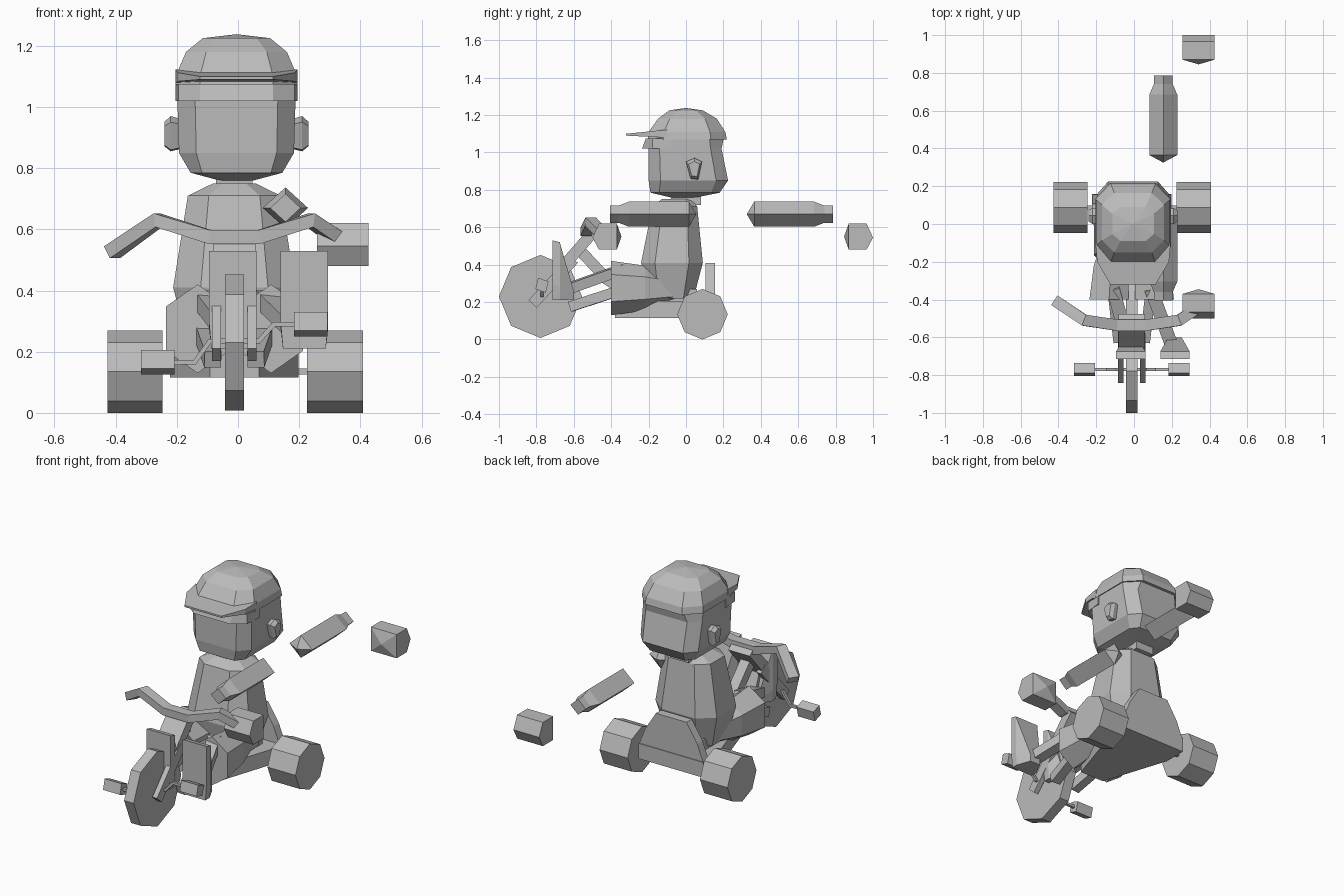
import bpy, bmesh, math
from mathutils import Vector

if "Cube" in bpy.data.objects:
    bpy.data.objects.remove(bpy.data.objects["Cube"])

CX = -0.012  # centre line of the trike
grey = bpy.data.materials.new("plain_grey")
grey.diffuse_color = (0.5, 0.5, 0.5, 1)
grey.use_nodes = True
grey.node_tree.nodes["Principled BSDF"].inputs["Base Color"].default_value = grey.diffuse_color


def loft(name, rings):
    """Skin a list of point rings; a ring of one point makes a tip."""
    bm = bmesh.new()
    vs = [[bm.verts.new(p) for p in r] for r in rings]
    for a, b in zip(vs, vs[1:]):
        n = max(len(a), len(b))
        for i in range(n):
            j = (i + 1) % n
            if len(a) == 1:
                bm.faces.new((a[0], b[j], b[i]))
            elif len(b) == 1:
                bm.faces.new((a[i], a[j], b[0]))
            else:
                bm.faces.new((a[i], a[j], b[j], b[i]))
    for r in (vs[0], vs[-1]):
        if len(r) > 2:
            bm.faces.new(r)
    bmesh.ops.recalc_face_normals(bm, faces=bm.faces)
    me = bpy.data.meshes.new(name)
    bm.to_mesh(me)
    bm.free()
    me.materials.append(grey)
    ob = bpy.data.objects.new(name, me)
    bpy.context.collection.objects.link(ob)
    return ob


def ngon(n, rx, rz, turn=0):
    return [(rx * math.cos(turn + i * math.tau / n), rz * math.sin(turn + i * math.tau / n)) for i in range(n)]


def along_x(name, sections):
    """Sections: x and a list of (y, z)."""
    return loft(name, [[(x, y, z) for y, z in pts] for x, pts in sections])


def along_y(name, sections):
    """Sections: y, centre x, centre z, radii, sides, turn."""
    return loft(name, [[(cx + a, y, cz + b) for a, b in (ngon(n, rx, rz, t) if n > 1 else [(0, 0)])]
                       for y, cx, cz, rx, rz, n, t in sections])


def box(name, x0, x1, y0, y1, z0, z1):
    q = [(y0, z0), (y1, z0), (y1, z1), (y0, z1)]
    return along_x(name, [(x0, q), (x1, q)])


def wheel(name, x0, x1, y, z, r):
    q = [(y + a, z + b) for a, b in ngon(8, r, r)]
    return along_x(name, [(x0, q), (x1, q)])


def tube(name, path, w, h=None):
    """Square bar that follows a path."""
    h = h or w
    pts = [Vector(p) for p in path]
    rings = []
    for i, p in enumerate(pts):
        d = (pts[min(i + 1, len(pts) - 1)] - pts[max(i - 1, 0)]).normalized()
        up = Vector((0, 0, 1)) if abs(d.z) < 0.95 else Vector((0, 1, 0))
        s = d.cross(up).normalized()
        u = s.cross(d)
        rings.append([p + s * a * w / 2 + u * b * h / 2 for a, b in ((-1, -1), (1, -1), (1, 1), (-1, 1))])
    return loft(name, rings)


def oct_ring(z, hx, y0, y1, cut=0.55, x=CX):
    """Rectangle ring with cut corners."""
    c, m, hy = hx * cut, (y0 + y1) / 2, (y1 - y0) / 2
    k = hy * cut
    return [(x + a, m + b, z) for a, b in ((-c, -hy), (c, -hy), (hx, -k), (hx, k),
                                          (c, hy), (-c, hy), (-hx, k), (-hx, -k))]


# wheels and axle
wheel("front_wheel", CX - .031, CX + .031, -.778, .23, .222)
wheel("rear_wheel_left", -.427, -.247, .088, .135, .135)
wheel("rear_wheel_right", .225, .408, .088, .135, .135)
tube("rear_axle", [(-.25, .088, .135), (.23, .088, .135)], .02)

# fork and steering stem
for side, s in (("left", -1), ("right", 1)):
    x = CX + s * .058
    tube("fork_" + side, [(x, -.82, .19), (x, -.60, .43)], .03, .06)
tube("fork_crown", [(CX, -.64, .41), (CX, -.5, .57)], .14, .06)

# handlebar
half = [(.40, -.41, .525), (.25, -.51, .63), (.08, -.535, .575)]
bar = [(CX - a, b, c) for a, b, c in half] + [(CX + a, b, c) for a, b, c in half[::-1]]
tube("handlebar", bar, .06, .045)

# pedals and cranks
for side, s, z in (("left", -1, .165), ("right", 1, .29)):
    y = -.77
    tube("crank_" + side, [(CX, y, .235), (CX + s * .08, y, .235), (CX + s * .13, y, z), (CX + s * .2, y, z)], .016)
    q = [(y + a, z + b) for a, b in ((-.035, -.02), (.02, -.04), (.035, .02), (-.02, .04))]
    along_x("pedal_" + side, [(CX + s * .195, q), (CX + s * .305, q)])

# frame, platform and seat back
tube("frame_tube", [(CX, -.57, .48), (CX, -.42, .32), (CX, -.2, .18)], .06)
for side, s in (("left", -1), ("right", 1)):
    tube("frame_rail_" + side, [(CX + s * .07, -.62, .175), (CX + s * .1, -.36, .26)], .055)
plate = [(-.21, .16), (.21, .16), (.21, .02), (.08, -.38), (-.08, -.38), (-.21, .02)]
loft("platform", [[(CX + x, y, z) for x, y in plate] for z in (.115, .205)])
loft("seat_back", [[(CX + x, y + k, z) for x, z in ((-.21, .2), (.21, .2), (.17, .3), (.1, .41), (-.1, .41), (-.17, .3))]
                   for y, k in ((.105, 0), (.155, 0))])
box("seat", CX - .13, CX + .13, -.15, .06, .2, .27)

# torso and neck
loft("torso", [oct_ring(.22, .15, -.2, .04), oct_ring(.41, .2, -.24, .09),
               oct_ring(.71, .152, -.18, .06), oct_ring(.75, .07, -.13, .03)])
box("neck", CX - .06, CX + .06, -.08, .08, .72, .8)

# trouser legs, shins and shoes
for side, s, fx in (("left", -1, -.017), ("right", 1, .217)):
    along_y("trouser_" + side, [(-.4, CX + s * .12, .275, .12, .145, 6, math.pi / 2),
                                (-.22, CX + s * .11, .275, .105, .12, 6, math.pi / 2),
                                (-.06, CX + s * .08, .27, .08, .08, 6, math.pi / 2)])
    tube("shin_" + side, [(CX + s * .1, -.34, .375), (fx, -.69, .25)], .07, .055)
    sole = [(-.07, .21), (.07, .21), (.078, .3), (.078, .53), (-.078, .53), (-.078, .3)]
    upper = [(-.035, .215), (.035, .215), (.035, .24), (.035, .26), (-.035, .26), (-.035, .24)]
    mid = [(-.07, .21), (.07, .21), (.078, .28), (.078, .52), (-.078, .52), (-.078, .28)]
    loft("shoe_" + side, [[(fx + x, y, z) for x, z in r] for y, r in ((-.715, sole), (-.675, mid), (-.6, upper))])

# arms: diamond section with a pointed shoulder and a narrow wrist
for side, wrist, d in (("front", -.405, 1), ("rear", .785, -1)):
    along_y("arm_" + side, [(wrist + d * t, .155, .67, rx, rz, n, 0) for t, rx, rz, n in
                            ((0, .05, .046, 4), (.045, .05, .046, 4), (.1, .074, .067, 4),
                             (.42, .074, .067, 4), (.46, 0, 0, 1))])

# hands: blunt six-sided blocks with a pointed wrist side
for side, y0, d in (("front", -.5, 1), ("rear", 1.0, -1)):
    prof = [(0, -.005), (.035, .07), (.13, .07), (.13, -.07), (.035, -.07)]
    q = [(y0 + d * a, .55 + b) for a, b in prof]
    along_x("hand_" + side, [(.258, q), (.426, q)])
    corners = [(.258, .48), (.426, .48), (.426, .62), (.258, .62)]
    loft("hand_tip_" + side, [[(x, y0 + d * .13, z) for x, z in corners], [(.342, y0 + d * .155, .55)]])

# head, with chin, jaw and back bulge
HX = -.005
loft("head", [[(HX, -.02, .745)], oct_ring(.785, .15, -.19, .18, .75, HX),
              oct_ring(.85, .188, -.2, .225, .7, HX), oct_ring(1.02, .193, -.2, .19, .7, HX),
              oct_ring(1.09, .195, -.2, .205, .6, HX)])
for side, s in (("left", -1), ("right", 1)):
    def ear(k):
        return [(.045 + a * k, .91 + b * k) for a, b in ((-.045, .04), (0, .06), (.04, .04), (.02, -.055), (-.02, -.05))]
    along_x("ear_" + side, [(HX + s * .17, ear(.8)), (HX + s * .215, ear(1)), (HX + s * .235, ear(.7))])

# cap, fringe and visor
loft("cap", [oct_ring(1.07, .2, -.205, .218, .6, HX), oct_ring(1.11, .195, -.2, .21, .6, HX),
             oct_ring(1.18, .165, -.15, .165, .6, HX), oct_ring(1.225, .11, -.09, .09, .6, HX),
             [(HX, 0, 1.238)]])
loft("fringe", [[(HX + x, y, z) for x, y in ((-.2, -.08), (-.19, -.18), (-.12, yf), (.12, yf), (.19, -.18), (.2, -.08))]
                for z, yf in ((1.02, -.235), (1.075, -.215))])
rim = [(-.2, -.1), (-.19, -.2), (-.12, -.32), (.12, -.32), (.19, -.2), (.2, -.1)]
loft("visor", [[(HX + x, y, z + (y + .32) * k) for x, y in rim] for z, k in ((1.09, -.05), (1.1, .1))])
